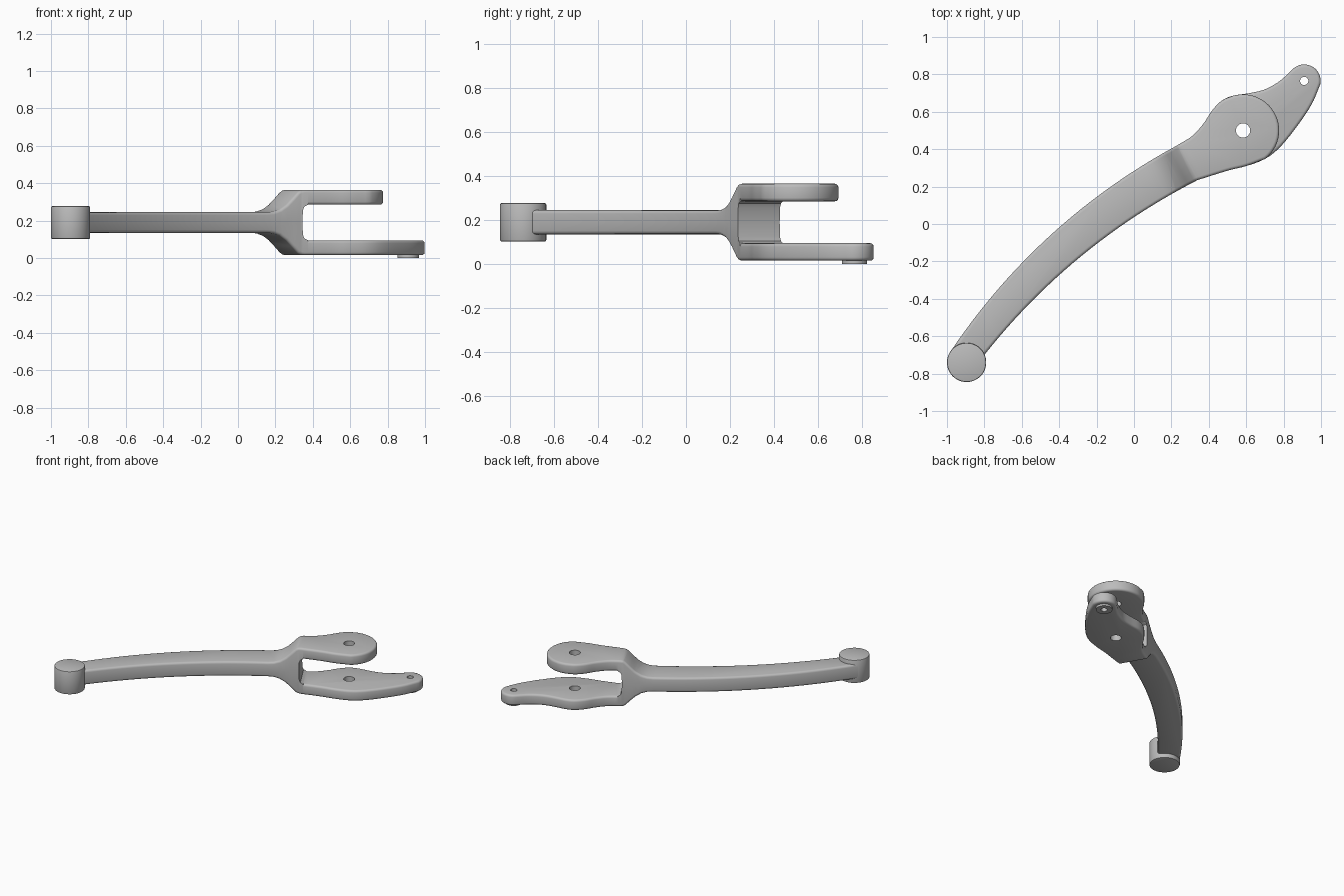
import bpy, bmesh, math
from mathutils import Vector

cube = bpy.data.objects.get("Cube")
if cube:
    bpy.data.objects.remove(cube, do_unlink=True)

GREY = (0.5, 0.5, 0.5, 1)
mat = bpy.data.materials.new("satin grey")
mat.use_nodes = True
mat.diffuse_color = GREY
mat.node_tree.nodes["Principled BSDF"].inputs["Base Color"].default_value = GREY

MID = 0.19                                  # height of the split between the tines
PIVOT = Vector((0.583, 0.50, 0))
TIP = Vector((0.91, 0.765, 0))
BOSS = Vector((-0.895, -0.74, 0))
AXIS = Vector((math.cos(math.radians(29)), math.sin(math.radians(29)), 0))

# Heights above the split, measured along the fork axis from the pivot
RAMP = [(-0.55, 0.055), (-0.51, 0.058), (-0.47, 0.07), (-0.43, 0.095),
        (-0.395, 0.128), (-0.36, 0.163), (-0.345, 0.172), (-0.325, 0.175)]
SLOT = [(-0.336, 0), (-0.334, 0.065), (-0.325, 0.086), (-0.305, 0.095)]


def along(co):
    return (co - PIVOT).dot(AXIS)


def height(table, u):
    if u <= table[0][0]:
        return table[0][1]
    for (a, ha), (b, hb) in zip(table, table[1:]):
        if u <= b:
            return ha + (hb - ha) * (u - a) / (b - a)
    return table[-1][1]


def bow(p, q, sag, n=24):
    """Shallow curve from p to q, bulging to the left of the chord."""
    p, q = Vector((*p, 0)), Vector((*q, 0))
    side = Vector((p.y - q.y, q.x - p.x, 0)).normalized()
    return [p.lerp(q, i / n) + side * sag * 4 * (i / n) * (1 - i / n) for i in range(n + 1)]


def arc(centre, r, start, end, n=24):
    angles = [math.radians(start + (end - start) * i / n) for i in range(n + 1)]
    return [centre + Vector((math.cos(a), math.sin(a), 0)) * r for a in angles]


def spline(points, n=5):
    """Smooth curve through the points."""
    p = [Vector((*c[:2], 0)) for c in points]
    p = [2 * p[0] - p[1]] + p + [2 * p[-1] - p[-2]]
    out = []
    for a, b, c, d in zip(p, p[1:], p[2:], p[3:]):
        for i in range(n):
            t = i / n
            out.append(b + (c - a) * t / 2 + (2 * a - 5 * b + 4 * c - d) * t * t / 2
                       + (3 * b - a - 3 * c + d) * t ** 3 / 2)
    return out + [p[-2]]


def half_body(outline):
    """Extrude the plan, then shape its top and underside along the fork axis."""
    pts = []
    for p in outline:
        if not pts or (p - pts[-1]).length > 0.003:
            pts.append(p)
    bm = bmesh.new()
    low = [bm.verts.new(p) for p in pts]
    top = [bm.verts.new(p + Vector((0, 0, 1))) for p in pts]
    bm.faces.new(low)
    bm.faces.new(top[::-1])
    for i in range(len(pts)):
        j = (i + 1) % len(pts)
        bm.faces.new((low[i], top[i], top[j], low[j]))
    for u in sorted({u for u, h in RAMP + SLOT}):
        bmesh.ops.bisect_plane(bm, geom=bm.verts[:] + bm.edges[:] + bm.faces[:], dist=1e-5,
                               plane_co=PIVOT + AXIS * u, plane_no=AXIS)
    for v in bm.verts:
        u = along(Vector((v.co.x, v.co.y, 0)))
        v.co.z = height(RAMP if v.co.z > 0.5 else SLOT, u)
    bmesh.ops.recalc_face_normals(bm, faces=bm.faces[:])
    # round the rims, leaving the split and the slot corner crisp
    rims = []
    for e in bm.edges:
        mid = (e.verts[0].co + e.verts[1].co) / 2
        u = along(Vector((mid.x, mid.y, 0)))
        slot_corner = mid.z < 0.1 and -0.35 < u < -0.305
        if mid.z > 0.05 and not slot_corner and e.calc_face_angle(0) > 0.6:
            rims.append(e)
    bmesh.ops.bevel(bm, geom=rims, offset=0.016, offset_type='OFFSET', segments=3,
                    profile=0.5, affect='EDGES', clamp_overlap=False)
    return bm


def finish(bm, name):
    bmesh.ops.recalc_face_normals(bm, faces=bm.faces[:])
    me = bpy.data.meshes.new(name)
    bm.to_mesh(me)
    bm.free()
    me.materials.append(mat)
    ob = bpy.data.objects.new(name, me)
    bpy.context.collection.objects.link(ob)
    return ob


def cylinder(name, centre, r, z0, z1, bevel=0):
    bm = bmesh.new()
    bmesh.ops.create_cone(bm, cap_ends=True, segments=48, radius1=r, radius2=r, depth=z1 - z0)
    bmesh.ops.translate(bm, vec=centre + Vector((0, 0, (z0 + z1) / 2)), verts=bm.verts[:])
    if bevel:
        rim = [e for e in bm.edges if e.calc_face_angle(0) > 1]
        bmesh.ops.bevel(bm, geom=rim, offset=bevel, segments=2, profile=0.5, affect='EDGES')
    return finish(bm, name)


def activate(ob):
    bpy.ops.object.select_all(action='DESELECT')
    ob.select_set(True)
    bpy.context.view_layer.objects.active = ob


def drill(ob, centre, r):
    cutter = cylinder("hole_cutter", centre, r, -0.1, 0.5)
    cutter.hide_render = True
    mod = ob.modifiers.new("hole", 'BOOLEAN')
    mod.operation = 'DIFFERENCE'
    mod.solver = 'EXACT'
    mod.object = cutter
    activate(ob)
    bpy.ops.object.modifier_apply(modifier=mod.name)
    bpy.data.objects.remove(cutter, do_unlink=True)


# Plan curves shared by both tines
arm_back = bow((-0.98, -0.68), (0.23, 0.42), 0.10)
arm_front = bow((-0.80, -0.70), (0.34, 0.235), 0.08)[::-1]
neck_back = [(0.23, 0.42), (0.31, 0.47), (0.37, 0.535), (0.42, 0.61), (0.47, 0.66), (0.53, 0.686)]
neck_front = [(0.60, 0.31), (0.50, 0.285), (0.34, 0.235)]

# Round upper tine
eye = arc(PIVOT, 0.193, 100, -52)
upper = arm_back + spline(neck_back) + eye + spline([eye[-1]] + neck_front) + arm_front

# Long lower tine
nose = arc(TIP, 0.088, 130, -12)
lower_back = neck_back + [(0.62, 0.70), (0.70, 0.72), (0.78, 0.765), nose[0]]
lower_front = [nose[-1], (0.95, 0.64), (0.87, 0.52), (0.78, 0.41), (0.70, 0.348)] + neck_front
lower = arm_back + spline(lower_back) + nose + spline(lower_front) + arm_front

# Weld the two halves into one forked arm
body = bmesh.new()
for outline, sign in ((upper, 1), (lower, -1)):
    half = half_body(outline)
    for v in half.verts:
        v.co.z *= sign
    if sign < 0:
        bmesh.ops.reverse_faces(half, faces=half.faces[:])
    temp = bpy.data.meshes.new("half")
    half.to_mesh(temp)
    half.free()
    body.from_mesh(temp)
    bpy.data.meshes.remove(temp)
seam = [f for f in body.faces if all(abs(v.co.z) < 1e-5 for v in f.verts)]
bmesh.ops.delete(body, geom=seam, context='FACES')
bmesh.ops.remove_doubles(body, verts=body.verts[:], dist=1e-4)
bmesh.ops.translate(body, vec=(0, 0, MID), verts=body.verts[:])
forked_arm = finish(body, "forked_arm")

# End boss and the raised pad under the tip
end_boss = cylinder("end_boss", BOSS, 0.105, 0.102, 0.277, 0.007)
tip_pad = cylinder("tip_pad", TIP, 0.057, 0, 0.02)

# Pivot and tip holes
drill(forked_arm, PIVOT, 0.038)
drill(forked_arm, TIP, 0.022)
drill(tip_pad, TIP, 0.022)

for part in (forked_arm, end_boss, tip_pad):
    activate(part)
    bpy.ops.object.shade_smooth_by_angle(angle=math.radians(35))
